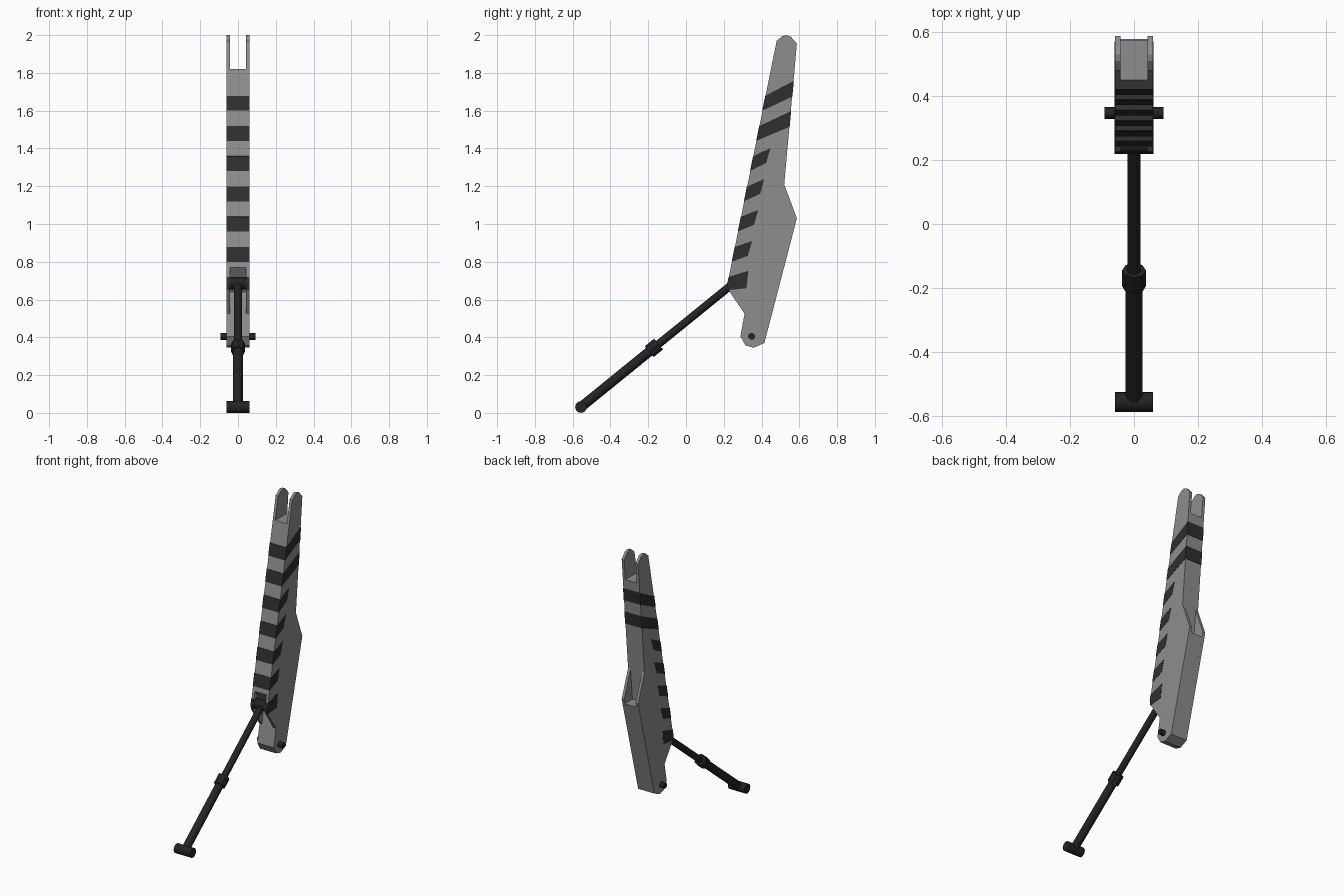
import bpy, bmesh, math
from mathutils import Vector

if "Cube" in bpy.data.objects:
    bpy.data.objects.remove(bpy.data.objects["Cube"])


def material(name, value):
    m = bpy.data.materials.new(name)
    m.diffuse_color = (value, value, value, 1)
    m.use_nodes = True
    m.node_tree.nodes["Principled BSDF"].inputs["Base Color"].default_value = m.diffuse_color
    return m


grey = material("grey_metal", 0.27)
stripe_mat = material("dark_stripe", 0.028)
black = material("black_metal", 0.017)


def prism(name, profile, x0, x1, mat):
    """Extrude a (y, z) outline along x."""
    bm = bmesh.new()
    face = bm.faces.new([bm.verts.new((x0, y, z)) for y, z in profile])
    ext = bmesh.ops.extrude_face_region(bm, geom=[face])
    bmesh.ops.translate(bm, vec=(x1 - x0, 0, 0),
                        verts=[g for g in ext["geom"] if isinstance(g, bmesh.types.BMVert)])
    bmesh.ops.recalc_face_normals(bm, faces=bm.faces)
    mesh = bpy.data.meshes.new(name)
    bm.to_mesh(mesh)
    bm.free()
    obj = bpy.data.objects.new(name, mesh)
    bpy.context.collection.objects.link(obj)
    mesh.materials.append(mat)
    return obj


def rod(name, a, b, radius, mat, sides=16):
    """Cylinder between two points."""
    a, b = Vector(a), Vector(b)
    d = b - a
    bpy.ops.mesh.primitive_cylinder_add(vertices=sides, radius=radius, depth=d.length,
                                        location=(a + b) / 2)
    obj = bpy.context.object
    obj.name = name
    obj.rotation_euler = d.to_track_quat('Z', 'Y').to_euler()
    obj.data.materials.append(mat)
    if sides > 8:
        bpy.ops.object.shade_smooth_by_angle(angle=math.radians(35))
    return obj


HALF, INNER, SKIN = 0.06, 0.042, 0.0015

# Side plates of the arm
plate = [(0.51, 1.995), (0.53, 2.0), (0.555, 1.992), (0.587, 1.955), (0.52, 1.21),
         (0.587, 1.03), (0.415, 0.37), (0.36, 0.345), (0.315, 0.357), (0.288, 0.405),
         (0.31, 0.525), (0.225, 0.65), (0.22, 0.685), (0.48, 1.97)]
prism("left_plate", plate, -HALF, -INNER, grey)
prism("right_plate", plate, INNER, HALF, grey)


def front_y(z):
    return 0.22 + (z - 0.685) * 0.26 / 1.285


def back_y(z):
    return 0.52 + (z - 1.21) * 0.067 / 0.745


# Core between the plates: open fork on top, pocket at the back, socket at the front
core = [(front_y(1.82), 1.82), (back_y(1.82), 1.82), (0.52, 1.21), (0.50, 1.0),
        (0.579, 1.0), (0.415, 0.37), (0.36, 0.345), (0.315, 0.357), (0.288, 0.405),
        (0.31, 0.525), (0.33, 0.64), (0.272, 0.72), (front_y(0.77), 0.77)]
prism("arm_core", core, -INNER, INNER, grey)

# Lowest stripe lies on the plates only, beside the rod socket
low = [(0.2235, 0.65), (0.2185, 0.685), (front_y(0.72) - SKIN, 0.72), (0.33, 0.752), (0.32, 0.66)]
prism("low_stripe_left", low, -HALF - SKIN, -INNER, stripe_mat)
prism("low_stripe_right", low, INNER, HALF + SKIN, stripe_mat)

# Painted stripes wrap the front; the upper two also wrap the back
for i in range(6):
    z0 = 0.80 + 0.16 * i
    z1 = z0 + 0.078
    fa, fb = front_y(z0) - SKIN, front_y(z1) - SKIN
    if i < 4:
        rise = 0.032 + 0.004 * i
        back = [(fb + 0.092, z1 + rise), (fa + 0.086, z0 + rise)]
    else:
        back = [(back_y(z1 + 0.08) + SKIN, z1 + 0.08), (back_y(z0 + 0.075) + SKIN, z0 + 0.075)]
    prism(f"stripe_{i + 1}", [(fa, z0), (fb, z1)] + back, -HALF - SKIN, HALF + SKIN, stripe_mat)

# Hinge pin
rod("hinge_pin", (-0.092, 0.347, 0.405), (0.092, 0.347, 0.405), 0.018, black, 12)

# Hydraulic strut
foot, head = Vector((0, -0.556, 0.031)), Vector((0, 0.25, 0.685))
rod("strut_foot", foot - Vector((HALF, 0, 0)), foot + Vector((HALF, 0, 0)), 0.031, black)
rod("strut_head", head - Vector((INNER, 0, 0)), head + Vector((INNER, 0, 0)), 0.031, black)
rod("strut_barrel", foot, foot.lerp(head, 0.48), 0.026, black)
rod("strut_piston", foot.lerp(head, 0.48), head, 0.021, black)
rod("strut_collar", foot.lerp(head, 0.448), foot.lerp(head, 0.51), 0.037, black, 8)
